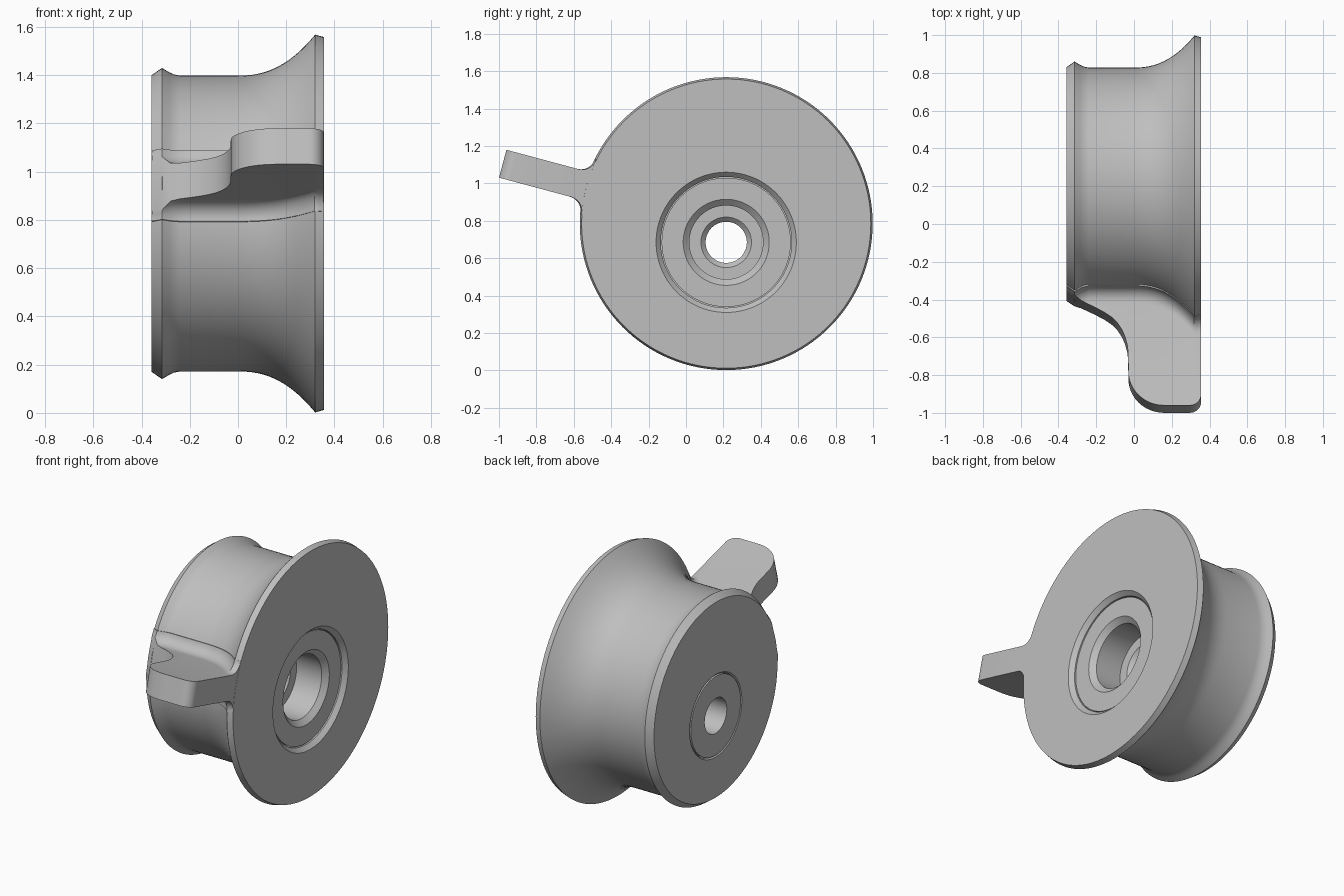
import bpy, bmesh
from math import sin, cos, pi, radians, sqrt
from mathutils import Vector

cube = bpy.data.objects.get("Cube")
if cube:
    bpy.data.objects.remove(cube, do_unlink=True)

grey = bpy.data.materials.new("plain grey")
grey.use_nodes = True
colour = (0.52, 0.52, 0.52, 1)
grey.diffuse_color = colour
grey.node_tree.nodes["Principled BSDF"].inputs["Base Color"].default_value = colour

CENTRE = Vector((0, 0.215, 0.785))   # axis of the round body
BORE = Vector((0, 0.215, 0.685))     # off-centre axis of the bore
SEGMENTS = 128


def finish(name, bm):
    bmesh.ops.remove_doubles(bm, verts=bm.verts, dist=0.0002)
    bmesh.ops.recalc_face_normals(bm, faces=bm.faces)
    mesh = bpy.data.meshes.new(name)
    bm.to_mesh(mesh)
    bm.free()
    mesh.materials.append(grey)
    obj = bpy.data.objects.new(name, mesh)
    bpy.context.collection.objects.link(obj)
    bpy.ops.object.select_all(action='DESELECT')
    obj.select_set(True)
    bpy.context.view_layer.objects.active = obj
    bpy.ops.object.shade_smooth_by_angle(angle=radians(25))


def lathe(name, rings):
    """Closed loop of rings (axis, x, radius) turned about the x direction."""
    bm = bmesh.new()
    loops = []
    for axis, x, r in rings:
        loops.append([bm.verts.new(axis + Vector((x, r * cos(a), r * sin(a))))
                      for a in (2 * pi * i / SEGMENTS for i in range(SEGMENTS))])
    for a, b in zip(loops, loops[1:] + loops[:1]):
        for i in range(SEGMENTS):
            j = (i + 1) % SEGMENTS
            bm.faces.new((a[i], a[j], b[j], b[i]))
    finish(name, bm)


# Grooved outer profile: small lip, flat channel, flaring flange
profile = [(-0.358, 0.615), (-0.315, 0.645), (-0.285, 0.627), (-0.265, 0.618),
           (-0.24, 0.613), (0, 0.613)]
profile += [(0.32 * k / 12, 0.613 + 0.17 * (k / 12) ** 2.3) for k in range(1, 13)]
profile += [(0.356, 0.773)]

# Body with an eccentric stepped bore
bore = [(0.356, 0.375), (0.33, 0.35), (0.1, 0.35), (0.1, 0.252), (-0.35, 0.252), (-0.358, 0.26)]
lathe("wheel_body", [(CENTRE, x, r) for x, r in profile] + [(BORE, x, r) for x, r in bore])

# Bushing seated in the bore
bushing = [(0.325, 0.345), (0.325, 0.23), (0.295, 0.197), (0.12, 0.197), (0.12, 0.135),
           (0.095, 0.11), (-0.358, 0.11), (-0.358, 0.248), (0.105, 0.248), (0.105, 0.345)]
lathe("bushing", [(BORE, x, r) for x, r in bushing])


def body_radius(x):
    for (x0, r0), (x1, r1) in zip(profile, profile[1:]):
        if x <= x1:
            return r0 + (r1 - r0) * (x - x0) / (x1 - x0)
    return profile[-1][1]


# Lever outline: (x, distance of the outer edge from the body axis)
outline = [(-0.357, 0.612), (-0.335, 0.628), (-0.315, 0.643), (-0.28, 0.663), (-0.24, 0.683),
           (-0.2, 0.703), (-0.16, 0.725), (-0.12, 0.752), (-0.09, 0.782), (-0.065, 0.82),
           (-0.047, 0.862), (-0.035, 0.91), (-0.031, 0.95)]
for k in range(13):
    a = pi / 2 * k / 12
    outline.append((0.16 - 0.19 * cos(a), 1.05 + 0.187 * sin(a)))
outline += [(x, 1.237) for x in (0.19, 0.22, 0.25, 0.27)]
for k in range(9):
    a = pi / 2 * k / 8
    outline.append((0.295 + 0.06 * sin(a), 1.177 + 0.06 * cos(a)))

TILT = radians(15)
OUT = Vector((0, -cos(TILT), sin(TILT)))
UP = Vector((0, sin(TILT), cos(TILT)))
FILLET = 0.075


def half_thickness(d):
    """Lever half thickness, widening into a root fillet near the body."""
    gap = min(max(FILLET - d, 0), FILLET)
    return 0.077 + FILLET - sqrt(FILLET ** 2 - gap ** 2)


# Lever with filleted root
bm = bmesh.new()
steps = [-0.05] + [FILLET * (k / 8) ** 2 for k in range(9)] + [9]
sections = []
for x, end in outline:
    root = body_radius(x) - 0.012
    rows = [min(root + d, end) for d in steps]
    section = []
    for side in (1, -1):
        half = [bm.verts.new(CENTRE + Vector((x, 0, 0)) + OUT * rho
                             + UP * side * half_thickness(rho - root)) for rho in rows]
        section += half if side == 1 else half[::-1]
    sections.append(section)
count = len(sections[0])
for a, b in zip(sections, sections[1:]):
    for i in range(count):
        j = (i + 1) % count
        bm.faces.new((a[i], a[j], b[j], b[i]))
for cap in (sections[0], sections[-1]):
    for i in range(count // 2 - 1):
        bm.faces.new((cap[i], cap[i + 1], cap[count - 2 - i], cap[count - 1 - i]))
finish("lever", bm)
